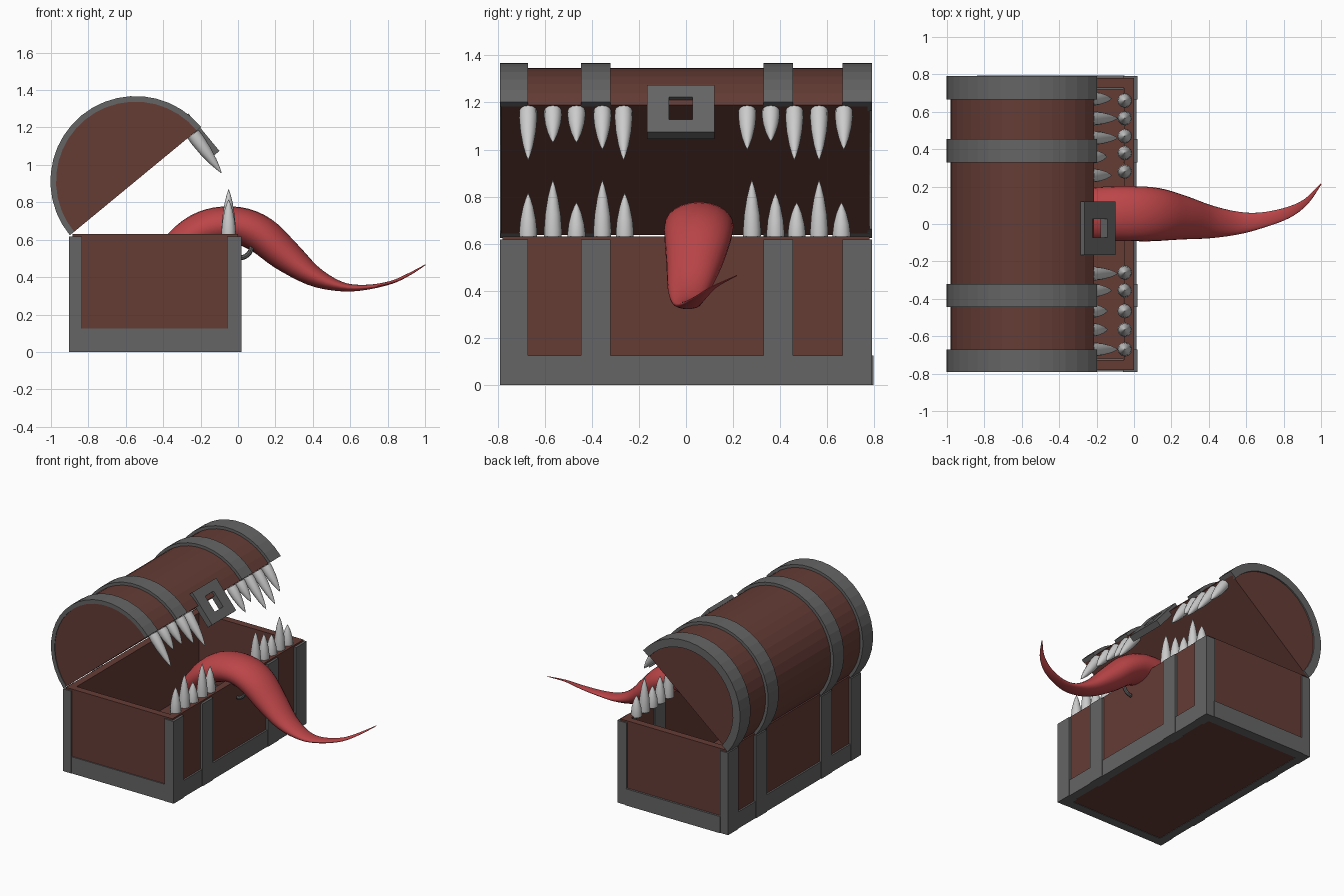
import bpy, bmesh
from math import sin, cos, pi, radians
from mathutils import Vector, Matrix

if "Cube" in bpy.data.objects:
    bpy.data.objects.remove(bpy.data.objects["Cube"])


def material(name, color):
    m = bpy.data.materials.new(name)
    m.diffuse_color = (*color, 1)
    m.use_nodes = True
    m.node_tree.nodes["Principled BSDF"].inputs["Base Color"].default_value = m.diffuse_color
    return m


WOOD = material("wood", (0.13, 0.045, 0.036))
IRON = material("iron", (0.13, 0.13, 0.13))
IVORY = material("ivory", (0.7, 0.7, 0.68))
FLESH = material("flesh", (0.5, 0.06, 0.065))


def finish(name, bm, mat, smooth=None):
    bmesh.ops.recalc_face_normals(bm, faces=bm.faces)
    me = bpy.data.meshes.new(name)
    bm.to_mesh(me)
    bm.free()
    ob = bpy.data.objects.new(name, me)
    bpy.context.collection.objects.link(ob)
    me.materials.append(mat)
    if smooth:
        bpy.ops.object.select_all(action='DESELECT')
        ob.select_set(True)
        bpy.context.view_layer.objects.active = ob
        bpy.ops.object.shade_smooth_by_angle(angle=radians(smooth))
    return ob


def add_box(bm, x0, x1, y0, y1, z0, z1):
    m = Matrix.Translation(((x0 + x1) / 2, (y0 + y1) / 2, (z0 + z1) / 2))
    m = m @ Matrix.Diagonal((x1 - x0, y1 - y0, z1 - z0, 1))
    bmesh.ops.create_cube(bm, size=1, matrix=m)


def box(name, *dims):
    bm = bmesh.new()
    add_box(bm, *dims)
    return finish(name, bm, IRON)


def loft(bm, rings, closed=False):
    """Skin equal-length rings of points; cap the ends unless closed."""
    vs = [[bm.verts.new(p) for p in r] for r in rings]
    n = len(vs[0])
    pairs = list(zip(vs, vs[1:])) + ([(vs[-1], vs[0])] if closed else [])
    for a, b in pairs:
        for i in range(n):
            j = (i + 1) % n
            bm.faces.new((a[i], a[j], b[j], b[i]))
    if not closed:
        bm.faces.new(vs[0])
        bm.faces.new(vs[-1])


# Chest body: hollow wooden box
bm = bmesh.new()
add_box(bm, -0.885, 0.0, -0.78, 0.78, 0.003, 0.63)
bm.normal_update()
top = [f for f in bm.faces if f.normal.z > 0.9]
bmesh.ops.inset_region(bm, faces=top, thickness=0.075)
ext = bmesh.ops.extrude_face_region(bm, geom=top)
bmesh.ops.translate(bm, vec=(0, 0, -0.56),
                    verts=[v for v in ext["geom"] if isinstance(v, bmesh.types.BMVert)])
bmesh.ops.delete(bm, geom=[f for f in top if f.is_valid], context='FACES')
finish("chest_body", bm, WOOD)

# Iron straps on the body: upright posts and base bands
STRAPS = [(-0.79, -0.67), (-0.445, -0.32), (0.33, 0.455), (0.665, 0.79)]
for y0, y1 in STRAPS:
    # corner posts wrap past the short ends, middle ones sit in the wall
    box("front_post", -0.06, 0.018, y0, y1, 0.0, 0.618)
    box("back_post", -0.903, -0.835, y0, y1, 0.0, 0.618)
box("front_base_band", -0.05, 0.013, -0.785, 0.785, 0.0, 0.125)
box("back_base_band", -0.898, -0.835, -0.785, 0.785, 0.0, 0.125)
box("left_base_band", -0.84, -0.05, -0.788, -0.72, 0.0, 0.125)
box("right_base_band", -0.84, -0.05, 0.72, 0.795, 0.0, 0.125)

# Lid: half cylinder tilted open about the back edge
LID_C, TILT, SEG = Vector((-0.548, 0, 0.913)), radians(39.5), 20


def arc(r, y):
    return [LID_C + Vector((r * cos(TILT + pi * i / SEG), y, r * sin(TILT + pi * i / SEG)))
            for i in range(SEG + 1)]


bm = bmesh.new()
loft(bm, [arc(0.433, -0.785), arc(0.433, 0.78)])
finish("lid", bm, WOOD)


def lid_band(name, y0, y1, r_in):
    bm = bmesh.new()
    loft(bm, [arc(r, y)[::1] + arc(q, y)[::-1]
              for r, q, y in ((0.455, r_in, y0), (0.455, r_in, y1))])
    finish(name, bm, IRON)


for y0, y1 in STRAPS:
    lid_band("lid_band", y0, y1, 0.425)
lid_band("lid_end_rim", 0.77, 0.79, 0.395)

# Lock plate: square frame hanging along the lid's front edge
along, out = Vector((0.64, 0, -0.77)), Vector((0.77, 0, 0.64))
centre = Vector((-0.2, -0.0225, 1.16))


def plate_ring(hw, hl, d):
    return [centre + Vector((0, a * hw, 0)) + along * (b * hl) + out * d
            for a, b in ((-1, -1), (1, -1), (1, 1), (-1, 1))]


bm = bmesh.new()
loft(bm, [plate_ring(0.143, 0.13, -0.023), plate_ring(0.143, 0.13, 0.023),
          plate_ring(0.05, 0.062, 0.023), plate_ring(0.05, 0.062, -0.023)], closed=True)
finish("lock_plate", bm, IRON)

# Staple: half ring on the chest front
bm = bmesh.new()
rings = []
for i in range(13):
    a = -pi / 2 + pi * i / 12
    d = Vector((cos(a), 0, sin(a)))
    rings.append([Vector((0.01, -0.02, 0.565)) + d * (0.062 + 0.013 * cos(t)) +
                  Vector((0, 0.013 * sin(t), 0)) for t in (2 * pi * k / 8 for k in range(8))])
loft(bm, rings)
finish("lock_staple", bm, IRON, 40)


# Teeth: bulging spikes along both jaws
def tooth(name, base, direction, length):
    rot = Vector((0, 0, 1)).rotation_difference(Vector(direction)).to_matrix()
    bm = bmesh.new()
    loft(bm, [[Vector(base) + rot @ Vector((r * cos(2 * pi * k / 12), r * sin(2 * pi * k / 12), h * length))
               for k in range(12)]
              for r, h in ((0.037, 0), (0.038, 0.15), (0.033, 0.42), (0.022, 0.7), (0.011, 0.88), (0.001, 1))])
    finish(name, bm, IVORY, 40)


for y, tip in ((-0.67, 0.815), (-0.565, 0.87), (-0.465, 0.775), (-0.355, 0.87), (-0.26, 0.815),
               (0.28, 0.87), (0.38, 0.815), (0.47, 0.775), (0.565, 0.87), (0.66, 0.775)):
    tooth("lower_tooth", (-0.05, y, 0.62), (0, 0, 1), tip - 0.62)
for y, tip in ((-0.67, 0.955), (-0.565, 1.03), (-0.465, 1.03), (-0.355, 1.0), (-0.265, 0.955),
               (0.26, 1.0), (0.36, 1.035), (0.46, 0.955), (0.565, 0.955), (0.67, 1.0)):
    tooth("upper_tooth", (-0.24, y, 1.165), (0.59, 0, -0.81), (1.165 - tip) / 0.81)

# Tongue: x, y, z, half width, half thickness along its path
PATH = [(-0.42, 0.05, 0.46, 0.10, 0.07), (-0.28, 0.05, 0.60, 0.135, 0.09),
        (-0.15, 0.055, 0.665, 0.145, 0.1), (0.0, 0.055, 0.675, 0.147, 0.1),
        (0.125, 0.05, 0.625, 0.142, 0.1), (0.25, 0.035, 0.52, 0.12, 0.088),
        (0.4, 0.012, 0.408, 0.09, 0.056), (0.55, 0.005, 0.35, 0.062, 0.026),
        (0.68, 0.02, 0.345, 0.042, 0.014), (0.82, 0.06, 0.372, 0.03, 0.008),
        (0.92, 0.12, 0.418, 0.016, 0.005), (1.0, 0.215, 0.465, 0.003, 0.002)]


def path_point(t):
    i = min(int(t), len(PATH) - 2)
    f = t - i
    p = [PATH[max(0, min(len(PATH) - 1, i + k))] for k in (-1, 0, 1, 2)]
    return [0.5 * (2 * b + (c - a) * f + (2 * a - 5 * b + 4 * c - d) * f * f
                   + (3 * b - a - 3 * c + d) * f ** 3) for a, b, c, d in zip(*p)]


bm = bmesh.new()
rings = []
STEPS = 4 * (len(PATH) - 1)
for s in range(STEPS + 1):
    t = s / 4
    p = path_point(t)
    lo, hi = path_point(max(0, t - 0.1)), path_point(min(len(PATH) - 1, t + 0.1))
    tangent = (Vector(hi[:3]) - Vector(lo[:3])).normalized()
    side = Vector((0, 0, 1)).cross(tangent).normalized()
    up = tangent.cross(side)
    rings.append([Vector(p[:3]) + side * (p[3] * cos(a)) + up * (p[4] * sin(a))
                  for a in (2 * pi * k / 24 for k in range(24))])
loft(bm, rings)
finish("tongue", bm, FLESH, 60)
